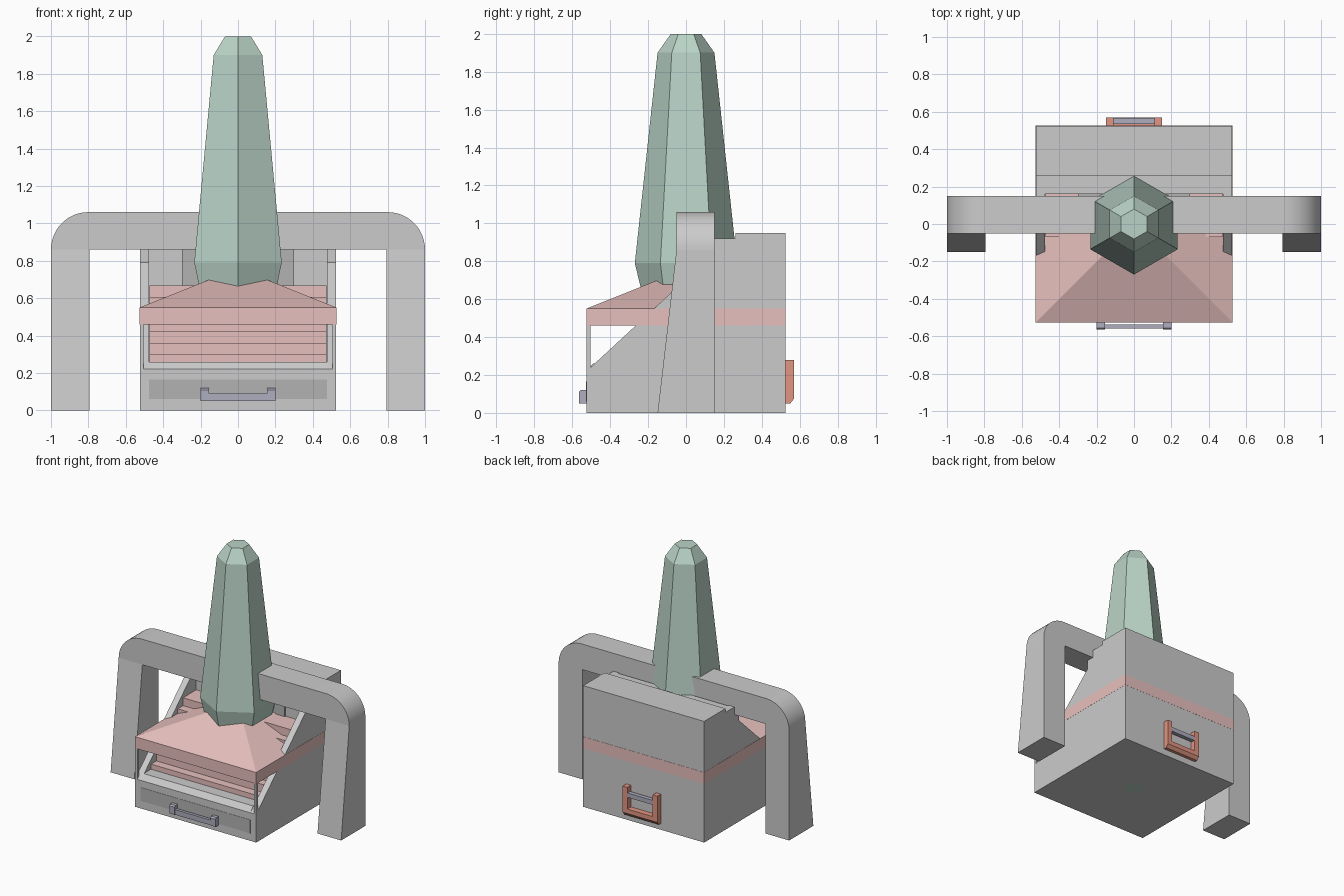
import bpy, bmesh, math
from mathutils import Vector

if "Cube" in bpy.data.objects:
    bpy.data.objects.remove(bpy.data.objects["Cube"])


def mat(name, rgb):
    m = bpy.data.materials.new(name)
    m.diffuse_color = (*rgb, 1)
    m.use_nodes = True
    m.node_tree.nodes["Principled BSDF"].inputs["Base Color"].default_value = m.diffuse_color
    return m


GREEN = mat("green", (0.49, 0.65, 0.57))
PINK = mat("dull_red", (0.80, 0.53, 0.51))
RED = mat("handle_red", (0.75, 0.30, 0.22))
SLATE = mat("slate", (0.42, 0.42, 0.52))
DARK = mat("dark_grey", (0.45, 0.45, 0.45))


def finish(name, bm, material=None):
    bmesh.ops.recalc_face_normals(bm, faces=bm.faces)
    me = bpy.data.meshes.new(name)
    bm.to_mesh(me)
    bm.free()
    ob = bpy.data.objects.new(name, me)
    bpy.context.collection.objects.link(ob)
    if material:
        me.materials.append(material)
    return ob


def loft(name, rings, material=None):
    """Skin closed rings of equal length and cap both ends."""
    bm = bmesh.new()
    vs = [[bm.verts.new(p) for p in r] for r in rings]
    n = len(vs[0])
    for a, b in zip(vs, vs[1:]):
        for i in range(n):
            j = (i + 1) % n
            bm.faces.new((a[i], a[j], b[j], b[i]))
    bm.faces.new(vs[0])
    bm.faces.new(vs[-1])
    return finish(name, bm, material)


def side_extrude(name, profile, x0, x1, material=None):
    """Extrude a (y, z) profile along x."""
    return loft(name, [[(x, y, z) for y, z in profile] for x in (x0, x1)], material)


def box(name, x, y, z, material=None):
    return side_extrude(name, [(y[0], z[0]), (y[1], z[0]), (y[1], z[1]), (y[0], z[1])],
                        x[0], x[1], material)


def rect(hx, y0, y1, z):
    return [(-hx, y0, z), (hx, y0, z), (hx, y1, z), (-hx, y1, z)]


# Body: hollow-fronted core and two sloping side walls
side_extrude("body_core", [(-.525, 0), (.525, 0), (.525, .95), (.26, .95), (.26, .92),
                           (.16, .92), (.16, .26), (-.49, .26), (-.525, .22)], -.475, .475)
wall = [(-.525, 0), (.525, 0), (.525, .95), (.26, .95), (.26, .92),
        (.09, .92), (.09, .79), (-.525, .22)]
for s, tag in ((-1, "left"), (1, "right")):
    side_extrude(f"side_wall_{tag}", wall, s * .475, s * .525)
    # Thin corner post holding the hood
    box(f"corner_post_{tag}", (s * .505, s * .525), (-.525, -.505), (.21, .47))

# Stepped interior
N = 7
steps = [(.16, .255)]
z = .255
for k in range(N):
    y = -.07 + (k - 5) * .066
    top = .30 + .0615 * k
    steps += [(y, z), (y, top)]
    z = top
steps.append((.16, z))
side_extrude("inner_steps", steps, -.474, .474, PINK)
box("rear_panel", (-.3, .3), (.15, .165), (.66, .9), DARK)

# Hood: flat slab with a hipped top
loft("hood", [rect(.526, -.526, .526, .46), rect(.526, -.526, .526, .55),
              rect(.15, -.15, .15, .70)], PINK)

# Hexagonal spire, tapering both ways and running down to the floor
loft("spire", [[(r * math.sin(i * math.pi / 3), -r * math.cos(i * math.pi / 3), z)
                for i in range(6)]
               for z, r in ((0, .08), (.79, .27), (1.90, .15), (2.0, .08))], GREEN)

# Arch: rounded top bar and two legs that widen forward
SEG = 12
arc = [(.8 + .2 * math.cos(a), .86 + .2 * math.sin(a))
       for a in (i * math.pi / 2 / SEG for i in range(SEG + 1))]
outline = arc + [(-x, z) for x, z in reversed(arc)]
bar = loft("arch_bar", [[(x, y, z) for x, z in outline] for y in (-.05, .15)])
for p in bar.data.polygons:
    p.use_smooth = abs(p.normal.y) < .5 and p.normal.z > -.5
bar.data.set_sharp_from_angle(angle=math.radians(30))
for s, tag in ((-1, "left"), (1, "right")):
    side_extrude(f"arch_leg_{tag}", [(-.15, 0), (.15, 0), (.15, .86), (-.05, .86)],
                 s * .795, s * 1.0)

# Front slot and pull handle
box("front_slot", (-.475, .475), (-.527, -.515), (.06, .165), DARK)
box("front_handle_bar", (-.16, .16), (-.56, -.537), (.05, .09), SLATE)
for s, tag in ((-1, "left"), (1, "right")):
    side_extrude(f"front_handle_bracket_{tag}",
                 [(-.52, .05), (-.565, .05), (-.565, .11), (-.555, .12), (-.52, .12)],
                 s * .155, s * .2, SLATE)

# Back handle: U-shaped frame with a cross bar
side = [(.52, .05), (.55, .05), (.57, .075), (.57, .28), (.52, .28)]
for s, tag in ((-1, "left"), (1, "right")):
    side_extrude(f"back_handle_side_{tag}", side, s * .11, s * .15, RED)
side_extrude("back_handle_base", [(.52, .05), (.55, .05), (.57, .075), (.57, .11), (.52, .11)],
             -.11, .11, RED)
box("back_handle_bar", (-.11, .11), (.535, .567), (.20, .235), SLATE)
